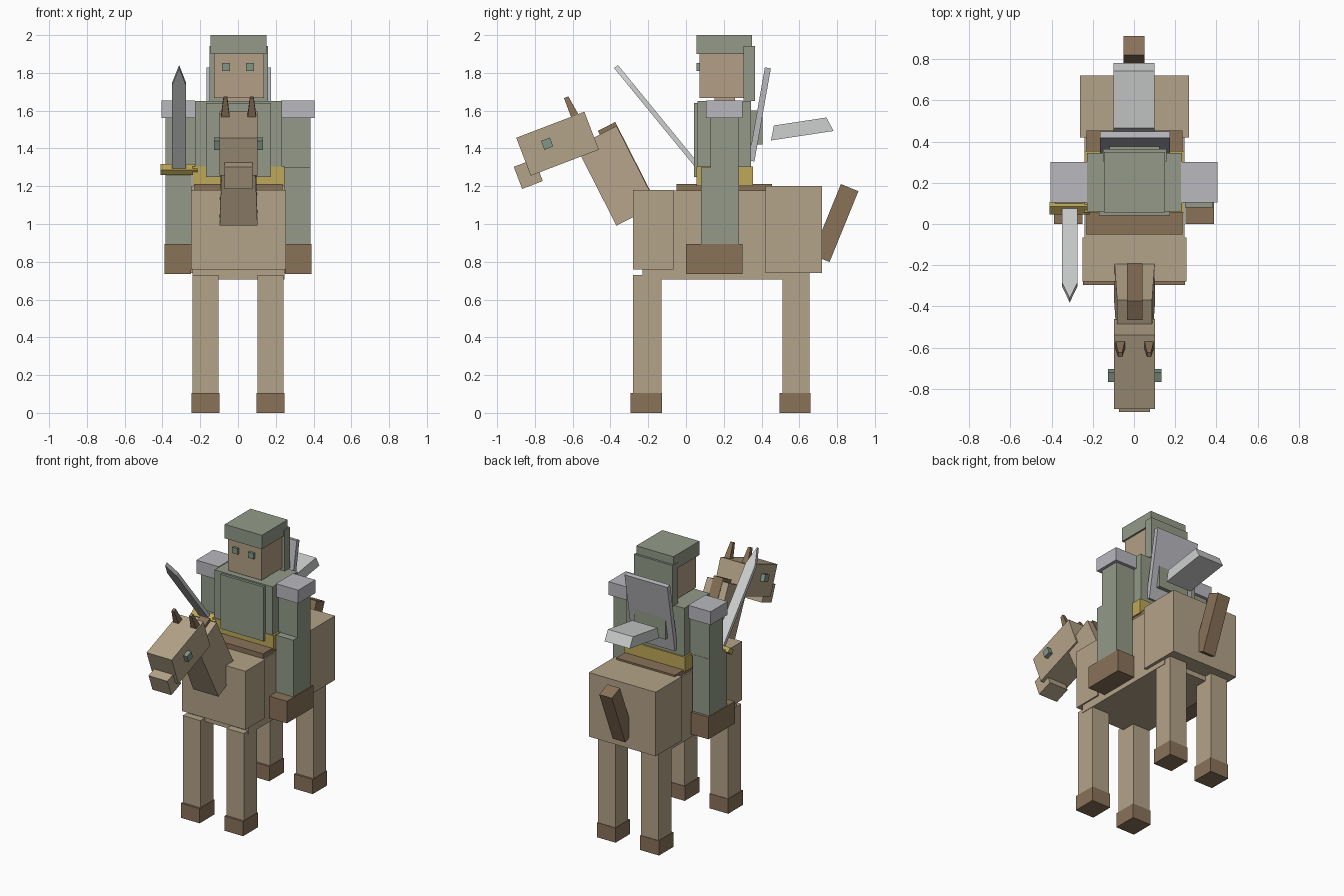
import bpy, bmesh
from math import radians
from mathutils import Matrix, Vector

if "Cube" in bpy.data.objects:
    bpy.data.objects.remove(bpy.data.objects["Cube"], do_unlink=True)


def material(name, r, g, b):
    m = bpy.data.materials.new(name)
    m.use_nodes = True
    col = [((c / 255 + 0.055) / 1.055) ** 2.4 for c in (r, g, b)] + [1]
    m.diffuse_color = col
    m.node_tree.nodes["Principled BSDF"].inputs["Base Color"].default_value = col
    return m


TAN = material("tan coat", 180, 163, 136)
SKIN = material("skin", 180, 160, 134)
BROWN = material("brown leather", 137, 114, 89)
GREEN = material("sage cloth", 147, 154, 136)
EYE = material("grey green eye", 132, 150, 136)
GOLD = material("gold", 190, 168, 88)
STEEL = material("pale steel", 184, 184, 191)
BLADE = material("bright blade", 206, 207, 207)
GRIP = material("dark grip", 92, 92, 92)


def finish(name, bm, mat, loc, tilt):
    bmesh.ops.recalc_face_normals(bm, faces=bm.faces)
    me = bpy.data.meshes.new(name)
    bm.to_mesh(me)
    bm.free()
    me.materials.append(mat)
    ob = bpy.data.objects.new(name, me)
    ob.location = loc
    ob.rotation_euler.x = radians(tilt)
    bpy.context.collection.objects.link(ob)
    return ob


def block(name, mat, loc, size, tilt=0, taper=(1, 1)):
    """Box tilted about x; taper scales the top face in x and y."""
    bm = bmesh.new()
    bmesh.ops.create_cube(bm, size=1)
    for v in bm.verts:
        if v.co.z > 0:
            v.co.x *= taper[0]
            v.co.y *= taper[1]
        v.co = Vector(a * b for a, b in zip(v.co, size))
    return finish(name, bm, mat, loc, tilt)


def span(name, mat, xs, ys, zs):
    """Upright box from its lower and upper limits."""
    lims = (xs, ys, zs)
    return block(name, mat, [sum(l) / 2 for l in lims], [l[1] - l[0] for l in lims])


def pair(name, mat, xs, ys, zs):
    """Upright box repeated on both sides."""
    span("left_" + name, mat, xs, ys, zs)
    span("right_" + name, mat, (-xs[1], -xs[0]), ys, zs)


# Horse body
span("horse_chest", TAN, (-.25, .255), (-.28, -.065), (.76, 1.18))
span("horse_barrel", TAN, (-.24, .245), (-.23, .6), (.705, 1.177))
span("horse_rump", TAN, (-.263, .267), (.42, .72), (.74, 1.2))
for end, y0, y1, top in (("front", -.28, -.13, .73), ("rear", .51, .655, .76)):
    pair(end + "_leg", TAN, (.103, .242), (y0, y1), (.08, top))
    pair(end + "_hoof", BROWN, (.098, .247), (y0 - .015, y1 + .004), (0, .105))
block("horse_tail", BROWN, (0, .79, 1.005), (.1, .1, .405), -22.2)

# Horse neck and head
HEAD_TILT = 20.9
block("horse_neck", TAN, (.003, -.368, 1.255), (.2, .24, .47), 27, (.85, 1))
turn = Matrix.Rotation(radians(27), 3, 'X')
block("horse_mane", BROWN, Vector((.003, -.368, 1.255)) + turn @ Vector((0, .072, .012)),
      (.075, .103, .49), 27)
block("horse_head", TAN, (.003, -.68, 1.425), (.2, .386, .215), HEAD_TILT)
block("horse_muzzle", TAN, (.003, -.835, 1.265), (.15, .117, .125), HEAD_TILT)
for side, s in (("left", 1), ("right", -1)):
    block(side + "_ear", BROWN, (.003 + s * .07, -.607, 1.612), (.05, .045, .13),
          HEAD_TILT + 4, (.4, .55))
    block(side + "_horse_eye", EYE, (.003 + s * .1, -.735, 1.425), (.06, .05, .05), HEAD_TILT)
span("saddle", BROWN, (-.23, .235), (-.05, .455), (1.15, 1.212))

# Rider body
span("belt", GOLD, (-.24, .245), (.055, .355), (1.2, 1.305))
span("torso", GREEN, (-.228, .232), (.06, .345), (1.3, 1.65))
span("chest_plate", GREEN, (-.17, .175), (.042, .07), (1.25, 1.64))
span("back_pack", GREEN, (-.12, .125), (.34, .405), (1.42, 1.6))
pair("rider_leg", GREEN, (.247, .383), (.08, .28), (.87, 1.3))
pair("rider_arm", GREEN, (.222, .383), (.13, .278), (1.29, 1.57))
pair("boot", BROWN, (.25, .388), (0, .3), (.735, .893))
pair("pauldron", STEEL, (.227, .405), (.105, .3), (1.56, 1.655))

# Rider head and helmet
span("rider_neck", SKIN, (-.06, .065), (.15, .26), (1.63, 1.68))
span("rider_head", SKIN, (-.128, .137), (.072, .306), (1.667, 1.91))
pair("rider_eye", EYE, (.042, .085), (.056, .08), (1.81, 1.852))
span("helmet_cap", GREEN, (-.145, .15), (.056, .35), (1.9, 2))
span("helmet_back", GREEN, (-.15, .158), (.304, .365), (1.65, 1.943))

# Shield carried on the back, with a loose plate behind it
block("shield", STEEL, (.004, .39, 1.58), (.34, .032, .5), -10)
block("rear_plate", BLADE, (0, .61, 1.505), (.2, .335, .076), 8.6, (1, .84))

# Sword: pointed blade, crossguard and grip share one tilted axis
SWORD = Vector((-.312, .076, 1.288))
SWORD_TILT = 39.3
bm = bmesh.new()
outline = [(-.037, 0), (.037, 0), (.037, .585), (0, .705), (-.037, .585)]
face = bm.faces.new([bm.verts.new((x, -.013, z)) for x, z in outline])
side = bmesh.ops.extrude_face_region(bm, geom=[face])["geom"]
bmesh.ops.translate(bm, vec=(0, .026, 0),
                    verts=[v for v in side if isinstance(v, bmesh.types.BMVert)])
finish("sword_blade", bm, BLADE, SWORD, SWORD_TILT)
block("sword_guard", GOLD, SWORD, (.196, .05, .035), SWORD_TILT)
axis = Matrix.Rotation(radians(SWORD_TILT), 3, 'X') @ Vector((0, 0, 1))
block("sword_grip", GRIP, SWORD - axis * .045, (.05, .03, .07), SWORD_TILT)
